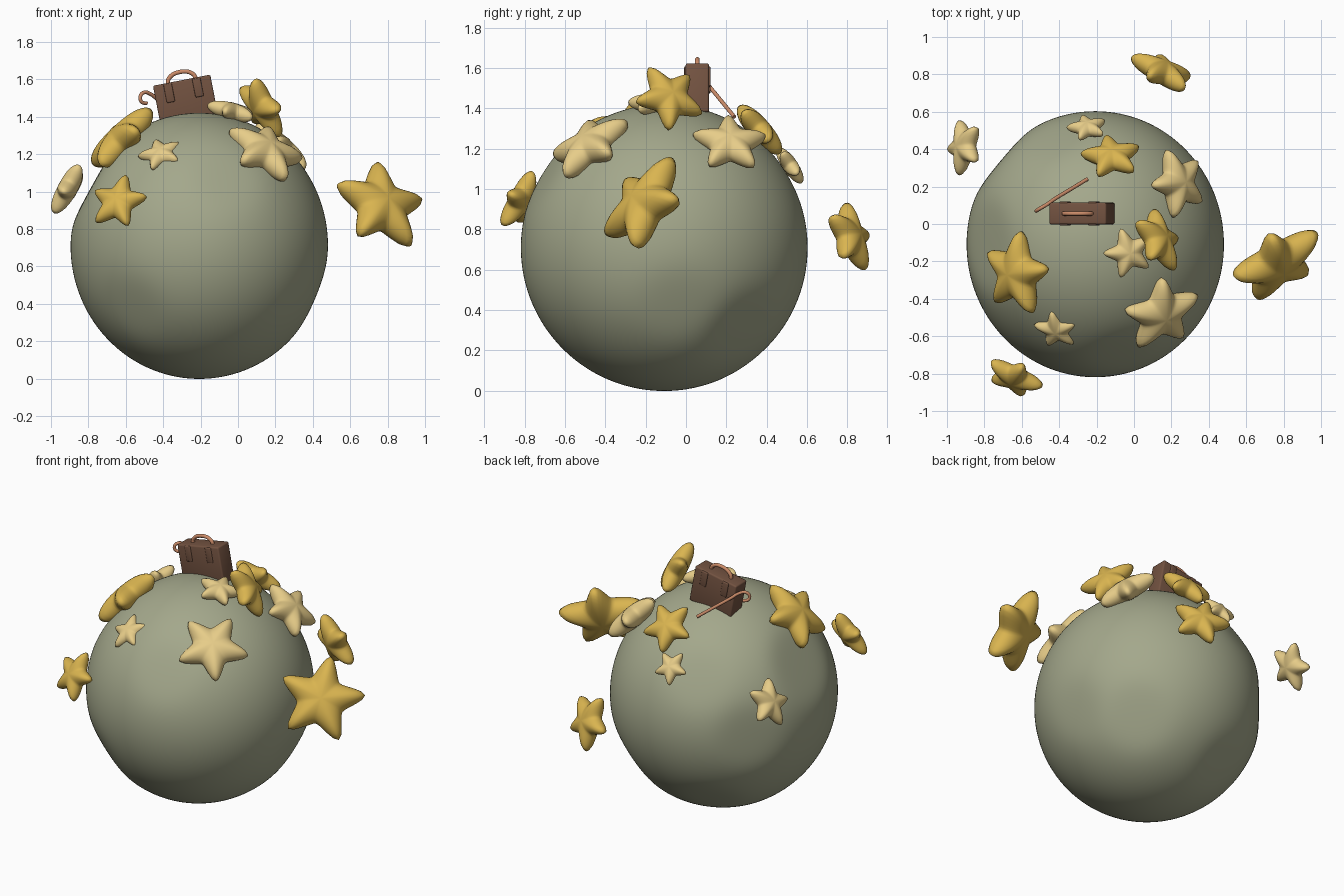
import bpy, bmesh, math
from mathutils import Vector, Matrix

if "Cube" in bpy.data.objects:
    bpy.data.objects.remove(bpy.data.objects["Cube"])


def material(name, rgb):
    m = bpy.data.materials.new(name)
    m.diffuse_color = (*rgb, 1)
    m.use_nodes = True
    m.node_tree.nodes["Principled BSDF"].inputs["Base Color"].default_value = m.diffuse_color
    return m


GOLD = material("gold", (0.70, 0.46, 0.08))
PALE = material("pale_gold", (0.80, 0.61, 0.25))
STONE = material("stone", (0.37, 0.39, 0.26))
LEATHER = material("leather", (0.17, 0.085, 0.052))
TAN = material("tan", (0.60, 0.26, 0.14))


def add_mesh(name, bm, mat, matrix=Matrix()):
    bmesh.ops.recalc_face_normals(bm, faces=bm.faces[:])
    for f in bm.faces:
        f.smooth = True
    me = bpy.data.meshes.new(name)
    bm.to_mesh(me)
    bm.free()
    me.materials.append(mat)
    ob = bpy.data.objects.new(name, me)
    ob.matrix_world = matrix
    bpy.context.collection.objects.link(ob)
    return ob


def add_tube(name, points, radius, mat, matrix=Matrix()):
    cu = bpy.data.curves.new(name, 'CURVE')
    cu.dimensions = '3D'
    cu.bevel_depth = radius
    cu.bevel_resolution = 3
    cu.use_fill_caps = True
    sp = cu.splines.new('BEZIER')
    sp.bezier_points.add(len(points) - 1)
    for p, co in zip(sp.bezier_points, points):
        p.co = co
        p.handle_left_type = p.handle_right_type = 'AUTO'
    cu.materials.append(mat)
    ob = bpy.data.objects.new(name, cu)
    ob.matrix_world = matrix
    bpy.context.collection.objects.link(ob)


def add_box(name, size, bevel, mat, matrix):
    bm = bmesh.new()
    bmesh.ops.create_cube(bm, size=1)
    bmesh.ops.scale(bm, vec=size, verts=bm.verts[:])
    bmesh.ops.bevel(bm, geom=bm.edges[:], offset=bevel, segments=3,
                    profile=0.5, affect='EDGES')
    ob = add_mesh(name, bm, mat, matrix)
    bpy.context.view_layer.objects.active = ob
    bpy.ops.object.select_all(action='DESELECT')
    ob.select_set(True)
    bpy.ops.object.shade_smooth_by_angle(angle=math.radians(35))


# Planet: a sphere with soft flattened patches
FLATS = [((-0.87, 0, 0.5), 0.675), ((0.92, 0.1, -0.4), 0.70), ((-0.75, 0.65, 0), 0.69),
         ((0.6, 0.55, -0.55), 0.69), ((-0.5, -0.7, -0.45), 0.70), ((0.2, -0.8, 0.5), 0.70),
         ((-0.3, 0.8, 0.5), 0.70), ((-0.3, 0.6, -0.7), 0.70)]
FLATS = [(Vector(n).normalized(), d) for n, d in FLATS]
bm = bmesh.new()
bmesh.ops.create_icosphere(bm, subdivisions=6, radius=1)
for v in bm.verts:
    d = v.co.normalized()
    limits = [0.711] + [h / d.dot(n) for n, h in FLATS if d.dot(n) > 0.3]
    r = sum(x ** -50 for x in limits) ** (-1 / 50)
    v.co = d * r
    v.co.x *= 0.968
add_mesh("planet", bm, STONE, Matrix.Translation((-0.207, -0.108, 0.71)))


# Puffy five-pointed stars with blunt tips
def star_outline(theta):
    u = (1 - math.cos(5 * theta)) / 2
    a = math.radians(36) * 2 / math.pi * math.asin(math.sqrt(0.07 + 0.87 * u))
    w, tip, valley = math.radians(36), 1.32, 0.52
    return tip * valley * math.sin(w) / (tip * math.sin(a) + valley * math.sin(w - a))


def add_star(name, mat, radius, center, normal, tip):
    n = Vector(normal).normalized()
    t = Vector(tip)
    t = (t - n * t.dot(n)).normalized()
    s = n.cross(t)
    rot = Matrix((t, s, n)).transposed().to_4x4()
    bm = bmesh.new()
    bmesh.ops.create_uvsphere(bm, u_segments=60, v_segments=18, radius=1)
    for v in bm.verts:
        x, y, z = v.co
        k = star_outline(math.atan2(y, x)) * radius
        k *= max(math.hypot(x, y), 0.01) ** -0.12
        v.co = (x * k, y * k, z * radius * 0.34)
    add_mesh(name, bm, mat, Matrix.Translation(center) @ rot)


STARS = [  # material, radius, centre, normal, direction of one tip
    (GOLD, 0.268, (0.765, -0.207, 0.925), (0.48, -0.72, 0.5), (-0.025, 0.133, 0.218)),
    (GOLD, 0.23, (-0.625, -0.265, 1.275), (-0.7, -0.1, 0.7), (0.015, 0.215, 0.05)),
    (GOLD, 0.16, (-0.64, -0.82, 0.944), (-0.35, -0.82, 0.45), (0.1, 0, 1)),
    (PALE, 0.123, (-0.413, -0.563, 1.20), (-0.2, -0.6, 0.75), (-0.03, 0.105, 0.08)),
    (PALE, 0.222, (0.145, -0.478, 1.212), (0.41, -0.51, 0.75), (0.008, 0.2, 0.13)),
    (PALE, 0.19, (0.235, 0.218, 1.225), (0.69, 0.09, 0.71), (-0.13, -0.01, 0.125)),
    (GOLD, 0.183, (0.13, -0.085, 1.453), (0.75, 0.35, 0.45), (-0.03, -0.095, 0.15)),
    (PALE, 0.137, (-0.03, -0.155, 1.428), (0.25, -0.08, 0.96), (-0.04, -0.125, 0)),
    (GOLD, 0.165, (-0.12, 0.36, 1.30), (0, 0.75, 0.66), (-1, 0.1, -0.1)),
    (PALE, 0.11, (-0.25, 0.515, 1.12), (-0.05, 0.8, 0.55), (-0.04, -0.055, 0.08)),
    (PALE, 0.155, (-0.908, 0.413, 1.02), (-0.87, 0.08, 0.49), (-0.09, -0.02, -0.155)),
    (GOLD, 0.182, (0.152, 0.815, 0.765), (0.4, 0.85, 0.3), (-0.03, 0.07, -0.165)),
]
for i, s in enumerate(STARS):
    add_star(f"star_{i + 1}", *s)

# Suitcase with handle, tilted on the summit
case = Matrix.Translation((-0.278, 0.056, 1.475)) @ Matrix.Rotation(math.radians(-11), 4, 'Y')
add_box("suitcase", (0.312, 0.116, 0.246), 0.01, LEATHER, case)
for x in (-0.078, 0.078):
    add_box("suitcase_clasp", (0.045, 0.13, 0.1), 0.006, LEATHER,
            case @ Matrix.Translation((x, 0, 0.068)))
add_tube("suitcase_handle", [(-0.078, 0, 0.11), (-0.065, 0, 0.145), (0, 0, 0.168),
                             (0.065, 0, 0.145), (0.078, 0, 0.11)], 0.012, TAN, case)

# Hooked cane leaning behind the suitcase
add_tube("cane", [(-0.487, 0.092, 1.472), (-0.515, 0.075, 1.48), (-0.523, 0.07, 1.505),
                  (-0.503, 0.083, 1.530), (-0.465, 0.105, 1.520), (-0.43, 0.13, 1.492),
                  (-0.34, 0.185, 1.425), (-0.25, 0.24, 1.358)], 0.01, TAN)
